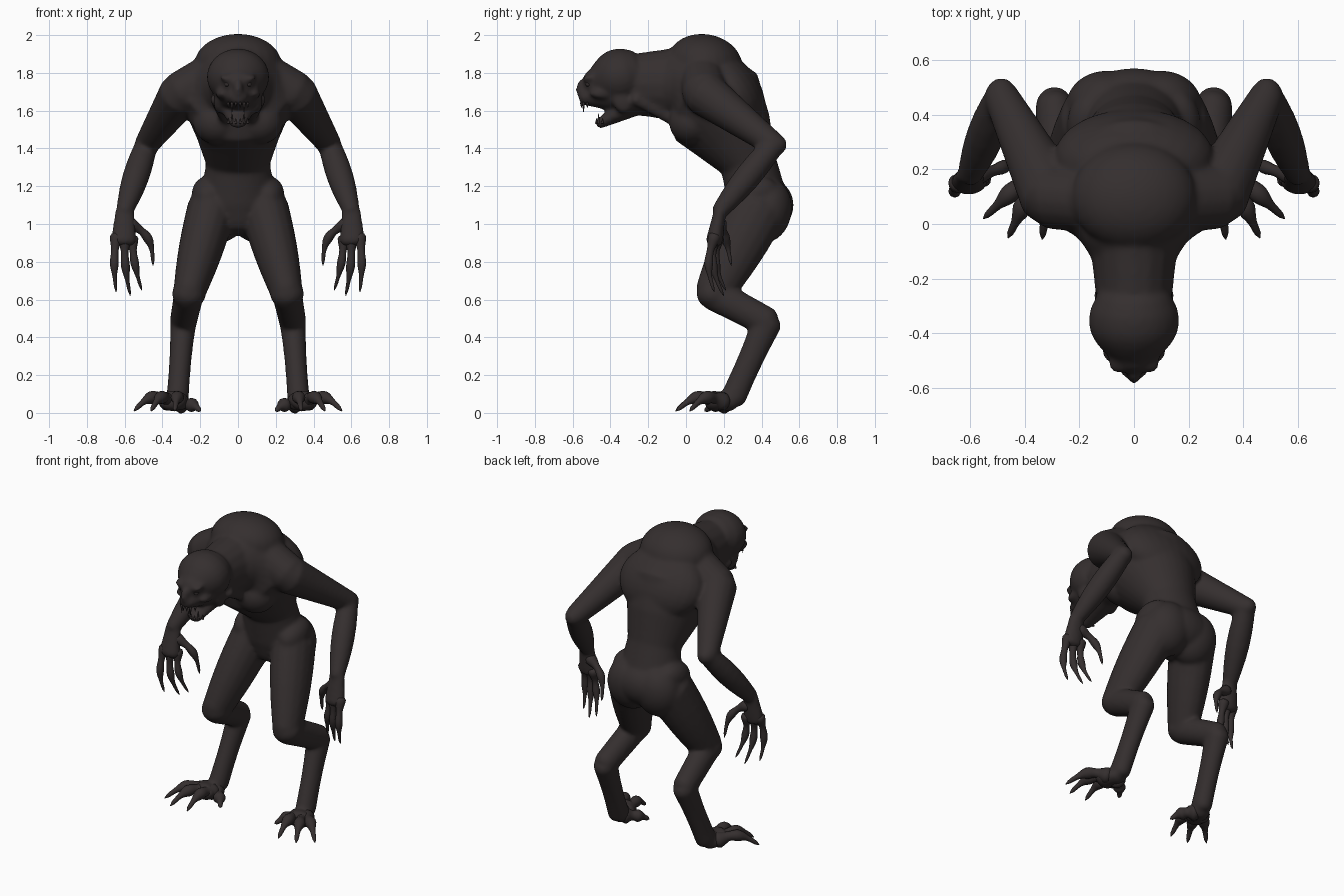
import bpy, bmesh, math
from mathutils import Vector, Matrix

default_cube = bpy.data.objects.get("Cube")
if default_cube:
    bpy.data.objects.remove(default_cube, do_unlink=True)

hide_colour = (0.035, 0.028, 0.028)
hide = bpy.data.materials.new("dark hide")
hide.use_nodes = True
hide.diffuse_color = (*hide_colour, 1)
hide.node_tree.nodes["Principled BSDF"].inputs["Base Color"].default_value = (*hide_colour, 1)


def loft(bm, rings, sides=16, dome=0.7):
    """Skin oval rings (centre, half width, half depth) along a path, with domed ends."""
    count = len(rings)
    frames = []
    for i, (centre, width, depth) in enumerate(rings):
        before = rings[max(i - 1, 0)][0]
        after = rings[min(i + 1, count - 1)][0]
        along = (after - before).normalized()
        across = Vector((1, 0, 0))
        across = (across - across.dot(along) * along).normalized()
        frames.append((centre, along, across, along.cross(across), width, depth))

    def cap(frame, direction):
        centre, along, across, outward, width, depth = frame
        reach = along * min(width, depth) * dome * direction
        angles = [math.radians(a) for a in (35, 65)]
        return [(centre + reach * math.sin(a), along, across, outward,
                 width * math.cos(a), depth * math.cos(a)) for a in angles]

    frames = cap(frames[0], -1)[::-1] + frames + cap(frames[-1], 1)
    loops = []
    for centre, along, across, outward, width, depth in frames:
        loop = []
        for k in range(sides):
            angle = math.tau * k / sides
            loop.append(bm.verts.new(centre + across * width * math.cos(angle)
                                     + outward * depth * math.sin(angle)))
        loops.append(loop)
    for lower, upper in zip(loops, loops[1:]):
        for k in range(sides):
            j = (k + 1) % sides
            bm.faces.new((lower[k], lower[j], upper[j], upper[k]))
    bm.faces.new(loops[0])
    bm.faces.new(loops[-1])


def limb(bm, start, end, thick, thin, swell=0.0, flat=1.0, sides=16):
    """Straight tapered segment; swell fattens the middle, flat scales its depth."""
    start, end = Vector(start), Vector(end)
    steps = 6
    rings = []
    for i in range(steps + 1):
        t = i / steps
        radius = thick + (thin - thick) * t + swell * math.sin(math.pi * t)
        rings.append((start.lerp(end, t), radius, radius * flat))
    loft(bm, rings, sides)


def lump(bm, centre, size, tilt=0):
    """Muscle or bone mass: a stretched ball tilted about the side axis."""
    placement = (Matrix.Translation(centre) @ Matrix.Rotation(math.radians(tilt), 4, 'X')
                 @ Matrix.Diagonal((*size, 1)))
    bmesh.ops.create_uvsphere(bm, u_segments=24, v_segments=16, radius=1, matrix=placement)


def mirror(bm):
    """Copy everything built so far to the other side."""
    copied = bmesh.ops.duplicate(bm, geom=bm.verts[:] + bm.edges[:] + bm.faces[:])
    verts = [item for item in copied["geom"] if isinstance(item, bmesh.types.BMVert)]
    bmesh.ops.scale(bm, vec=(-1, 1, 1), verts=verts)


def finish(name, bm):
    bmesh.ops.recalc_face_normals(bm, faces=bm.faces)
    for face in bm.faces:
        face.smooth = True
    mesh = bpy.data.meshes.new(name)
    bm.to_mesh(mesh)
    bm.free()
    mesh.materials.append(hide)
    part = bpy.data.objects.new(name, mesh)
    bpy.context.collection.objects.link(part)
    return part


# Joints of the left side
shoulder = Vector((0.3, 0.1, 1.69))
elbow = Vector((0.485, 0.465, 1.42))
wrist = Vector((0.6, 0.18, 1.07))
knuckles = Vector((0.605, 0.15, 0.91))
hip = Vector((0.14, 0.38, 1.08))
knee = Vector((0.26, 0.145, 0.63))
hock = Vector((0.29, 0.43, 0.48))
ankle = Vector((0.32, 0.25, 0.08))

body = bmesh.new()

# Arm and hand
limb(body, (0.08, 0.08, 1.82), shoulder, thick=0.12, thin=0.12)
limb(body, shoulder, elbow, thick=0.12, thin=0.065)
lump(body, elbow, (0.06, 0.07, 0.06))
limb(body, elbow, wrist, thick=0.06, thin=0.046, swell=0.018)
limb(body, wrist, knuckles, thick=0.05, thin=0.07, flat=0.65)

# Leg and foot
limb(body, hip, knee, thick=0.13, thin=0.085, swell=0.01, flat=1.2)
lump(body, (0.17, 0.36, 0.94), (0.11, 0.1, 0.13), tilt=-30)
lump(body, knee, (0.09, 0.09, 0.08))
limb(body, knee, hock, thick=0.08, thin=0.072, flat=1.1)
limb(body, hock, ankle, thick=0.07, thin=0.06, swell=-0.006, flat=1.15)
limb(body, (0.32, 0.24, 0.05), (0.35, 0.14, 0.065), thick=0.06, thin=0.08, flat=0.7)

# Chest, hip crest and buttock
lump(body, (0.11, 0.03, 1.54), (0.13, 0.12, 0.12), tilt=-35)
lump(body, (0.16, 0.36, 1.16), (0.085, 0.13, 0.09), tilt=15)
lump(body, (0.1, 0.43, 1.07), (0.15, 0.13, 0.17), tilt=-10)

# Neck cord, brow, cheek and jaw hinge
limb(body, (0.12, -0.27, 1.66), (0.06, -0.05, 1.54), thick=0.03, thin=0.03)
lump(body, (0.05, -0.51, 1.775), (0.045, 0.04, 0.02), tilt=20)
lump(body, (0.085, -0.44, 1.69), (0.035, 0.07, 0.03))
lump(body, (0.1, -0.34, 1.65), (0.03, 0.05, 0.07), tilt=25)
mirror(body)

# Hunched trunk from the neck to the crotch: y, z, half width, half depth
trunk = [(-0.07, 1.74, 0.19, 0.19), (0.03, 1.74, 0.29, 0.24), (0.16, 1.62, 0.28, 0.28),
         (0.25, 1.47, 0.22, 0.22), (0.33, 1.32, 0.17, 0.15), (0.38, 1.12, 0.2, 0.16),
         (0.37, 1.0, 0.14, 0.12)]
loft(body, [(Vector((0, y, z)), width, depth) for y, z, width, depth in trunk], sides=28, dome=0.5)

# Hump, broad upper back and the filled seat
lump(body, (0, 0.1, 1.85), (0.23, 0.2, 0.155), tilt=-10)
lump(body, (0, 0.25, 1.69), (0.29, 0.15, 0.22), tilt=30)
lump(body, (0, 0.44, 1.1), (0.2, 0.13, 0.14))

# Neck, skull, muzzle, nose and hanging lower jaw
limb(body, (0, -0.26, 1.74), (0, 0, 1.74), thick=0.14, thin=0.17, flat=1.18)
limb(body, (0, -0.31, 1.79), (0, -0.49, 1.745), thick=0.16, thin=0.085, swell=0.035, flat=0.9, sides=24)
limb(body, (0, -0.4, 1.69), (0, -0.54, 1.67), thick=0.11, thin=0.05, flat=0.85)
lump(body, (0, -0.555, 1.72), (0.025, 0.028, 0.05), tilt=-10)
limb(body, (0, -0.25, 1.65), (0, -0.46, 1.53), thick=0.12, thin=0.045, flat=0.6)

# Fuse the masses into one skin
skin = finish("body", body)
fuse = skin.modifiers.new("fuse", 'REMESH')
fuse.mode = 'VOXEL'
fuse.voxel_size = 0.011
fuse.use_smooth_shade = True
soften = skin.modifiers.new("soften", 'SMOOTH')
soften.factor = 0.5
soften.iterations = 12


def digit_pair(name, root, tip, arch, base):
    """Arched digit with a fat middle knuckle and a tapered claw, on both sides."""
    root, tip, arch = Vector(root), Vector(tip), Vector(arch)
    steps = 14
    rings = []
    for i in range(steps + 1):
        t = i / steps
        radius = base * max((1 - t) ** 0.55, 0.05) * (1 + 0.2 * math.cos(math.tau * 2 * t))
        rings.append((root.lerp(tip, t) + arch * math.sin(math.pi * t), radius, radius))
    bm = bmesh.new()
    loft(bm, rings, sides=14)
    mirror(bm)
    finish(name, bm)


# Fingers and thumbs
curl = (0.01, -0.03, 0)
digit_pair("outer_fingers", (0.645, 0.15, 0.93), (0.645, 0.15, 0.64), curl, base=0.028)
digit_pair("middle_fingers", (0.6, 0.15, 0.92), (0.57, 0.2, 0.62), curl, base=0.028)
digit_pair("inner_fingers", (0.56, 0.17, 0.92), (0.51, 0.21, 0.65), curl, base=0.027)
digit_pair("thumbs", (0.57, 0.18, 1), (0.45, 0.24, 0.78), (-0.035, 0, 0.03), base=0.03)

# Toes
rise = (0, 0, 0.045)
digit_pair("inner_toes", (0.3, 0.2, 0.05), (0.2, 0.1, 0.01), (-0.01, 0, 0.01), base=0.045)
digit_pair("second_toes", (0.31, 0.17, 0.06), (0.335, -0.055, 0.01), rise, base=0.042)
digit_pair("third_toes", (0.36, 0.16, 0.06), (0.46, -0.05, 0.01), rise, base=0.042)
digit_pair("outer_toes", (0.37, 0.19, 0.06), (0.55, 0.02, 0.01), rise, base=0.042)

# Teeth around both jaws, the second one a fang
teeth = bmesh.new()
for i in range(3):
    x = 0.012 + 0.02 * i
    setback = 12 * x * x
    length = 0.05 if i == 1 else 0.025
    for front, gum, direction in ((-0.555, 1.64, -1), (-0.475, 1.535, 1)):
        root = Vector((x, front + setback, gum))
        limb(teeth, root, root + Vector((0, 0, length * direction)), thick=0.008, thin=0.001, sides=8)
mirror(teeth)
finish("teeth", teeth)

# Eyes, set deep below the brow
eyes = bmesh.new()
lump(eyes, (0.055, -0.515, 1.74), (0.018, 0.018, 0.014))
mirror(eyes)
finish("eyes", eyes)
